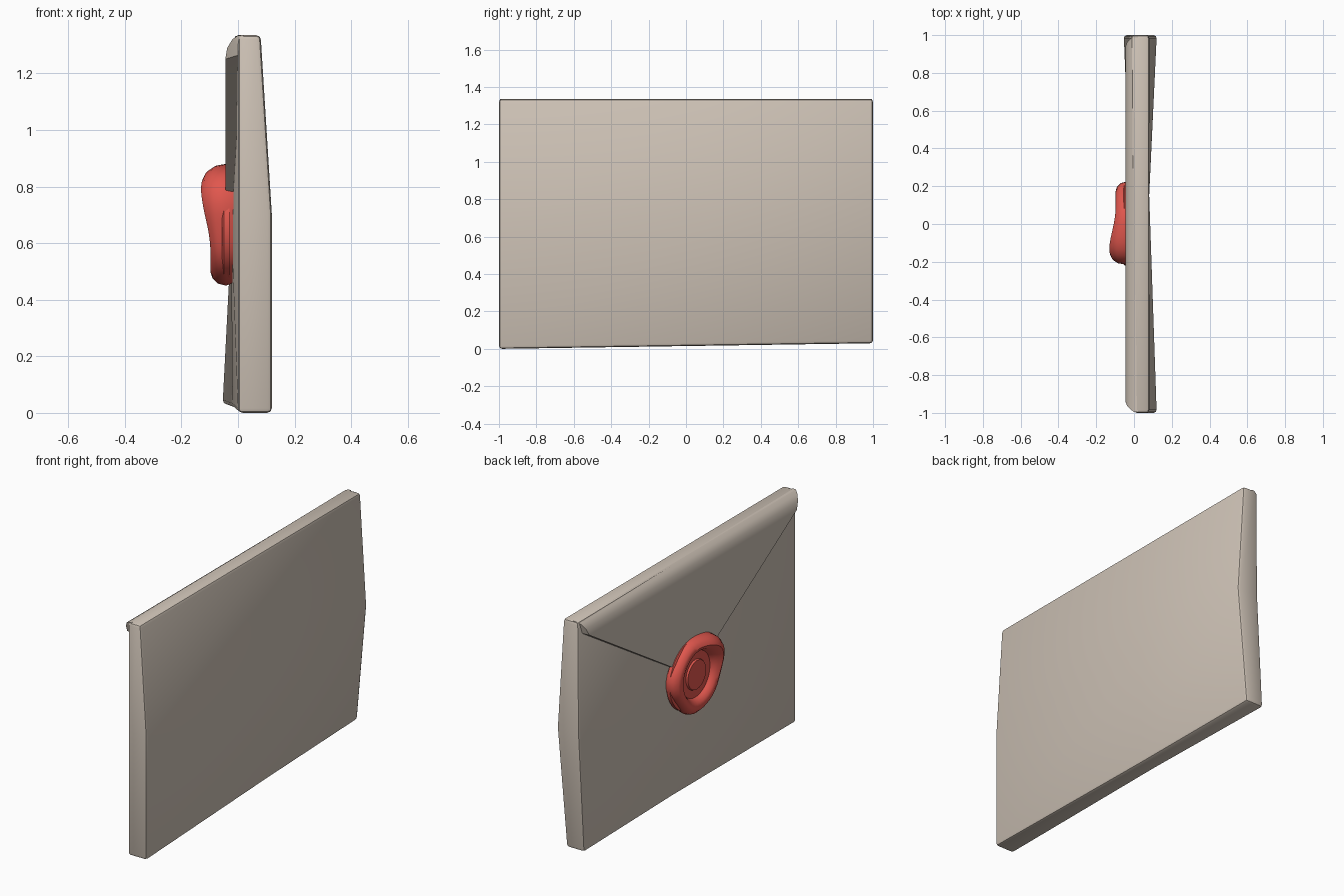
import bpy, bmesh, math
from mathutils import Vector

if "Cube" in bpy.data.objects:
    bpy.data.objects.remove(bpy.data.objects["Cube"])


def material(name, rgb):
    m = bpy.data.materials.new(name)
    m.diffuse_color = (*rgb, 1)
    m.use_nodes = True
    m.node_tree.nodes["Principled BSDF"].inputs["Base Color"].default_value = m.diffuse_color
    return m


paper = material("paper", (0.62, 0.545, 0.47))
wax = material("red_wax", (0.75, 0.095, 0.075))


def finish(bm, name, mat, angle):
    bmesh.ops.recalc_face_normals(bm, faces=bm.faces[:])
    me = bpy.data.meshes.new(name)
    bm.to_mesh(me)
    bm.free()
    ob = bpy.data.objects.new(name, me)
    bpy.context.collection.objects.link(ob)
    me.materials.append(mat)
    bpy.ops.object.select_all(action='DESELECT')
    ob.select_set(True)
    bpy.context.view_layer.objects.active = ob
    bpy.ops.object.shade_smooth_by_angle(angle=math.radians(angle))
    return ob


# Envelope body: slightly warped 3 x 3 sheets joined round the rim
ys = (-1, 0.15, 1)
front_x = ((0.12, 0.08, 0.06), (0.12, 0.08, 0.12), (0.08, 0.08, 0.08))
back_x = ((0.0, -0.02, -0.055), (0.0, -0.025, -0.02), (0.0, -0.01, -0.015))
bm = bmesh.new()


def sheet(xs):
    return [[bm.verts.new((xs[k][j], ys[j],
                           (0.015 * (ys[j] + 1), 0.7, 1.335)[k]))
             for j in range(3)] for k in range(3)]


a, b = sheet(front_x), sheet(back_x)
for g in (a, b):
    for k in range(2):
        for j in range(2):
            bm.faces.new((g[k][j], g[k][j + 1], g[k + 1][j + 1], g[k + 1][j]))
ring = [(0, 0), (0, 1), (0, 2), (1, 2), (2, 2), (2, 1), (2, 0), (1, 0)]
for (k, j), (m, n) in zip(ring, ring[1:] + ring[:1]):
    bm.faces.new((a[k][j], a[m][n], b[m][n], b[k][j]))
bmesh.ops.recalc_face_normals(bm, faces=bm.faces[:])
rim = [e for e in bm.edges if e.calc_face_angle(0) > 0.8]
bmesh.ops.bevel(bm, geom=rim, offset=0.016, segments=2, profile=0.5,
                affect='EDGES')
finish(bm, "envelope_body", paper, 30)

# Closing flap: thin triangle rolled over the top edge
bm = bmesh.new()
for s in (-1, 1):
    for x, y, z in ((-0.045, 0.94, 1.25), (-0.038, 0.96, 1.29),
                    (-0.02, 0.98, 1.32), (0.0, 0.995, 1.334),
                    (0.02, 0.995, 1.335), (0.02, 0.985, 1.27)):
        bm.verts.new((x, s * y, z))
for x in (-0.045, 0.0):
    bm.verts.new((x, 0, 0.66))
bmesh.ops.convex_hull(bm, input=bm.verts[:])
finish(bm, "closing_flap", paper, 30)

# Wax seal: lathed profile (radius, height) with an uneven rim
profile = [(0.205, -0.012), (0.213, 0.012), (0.207, 0.04), (0.19, 0.06),
           (0.17, 0.067), (0.15, 0.06), (0.137, 0.044), (0.13, 0.03),
           (0.09, 0.03)]
N = 40
bm = bmesh.new()
rows = []
for r, h in profile:
    row = []
    for i in range(N):
        t = 2 * math.pi * i / N
        w = 0.04 * math.sin(3 * t + 0.6) + 0.025 * math.cos(5 * t)
        out = max(0, (r - 0.125) / 0.085)
        lump = max(0, math.cos(t - 2.4)) ** 3
        rr = r * (1 + w * out) + 0.012 * lump * out
        hh = h * (1 + 0.5 * lump * min(1, out * 2))
        row.append(bm.verts.new((-0.03 - hh, rr * math.cos(t),
                                 0.67 + rr * math.sin(t))))
    rows.append(row)
for p, q in zip(rows, rows[1:]):
    for i in range(N):
        k = (i + 1) % N
        bm.faces.new((p[i], p[k], q[k], q[i]))
bm.faces.new(rows[0])
bm.faces.new(rows[-1])
finish(bm, "wax_seal", wax, 45)

# Plain raised disc pressed into the middle of the seal
bm = bmesh.new()
bmesh.ops.create_cone(bm, cap_ends=True, segments=32, radius1=0.09,
                      radius2=0.082, depth=0.02)
for v in bm.verts:
    v.co = Vector((-0.06 - v.co.z, v.co.x, 0.67 + v.co.y))
finish(bm, "seal_disc", wax, 30)

# Thin skirt of wax squeezed out round the seal
bm = bmesh.new()
for x, k in ((-0.03, 1.0), (-0.05, 1.0), (-0.056, 0.96)):
    for i in range(N):
        t = 2 * math.pi * i / N
        r = k * (0.213 + 0.008 * math.sin(2 * t + 1))
        bm.verts.new((x, r * math.cos(t), 0.67 + r * math.sin(t)))
bmesh.ops.convex_hull(bm, input=bm.verts[:])
finish(bm, "wax_skirt", wax, 40)
